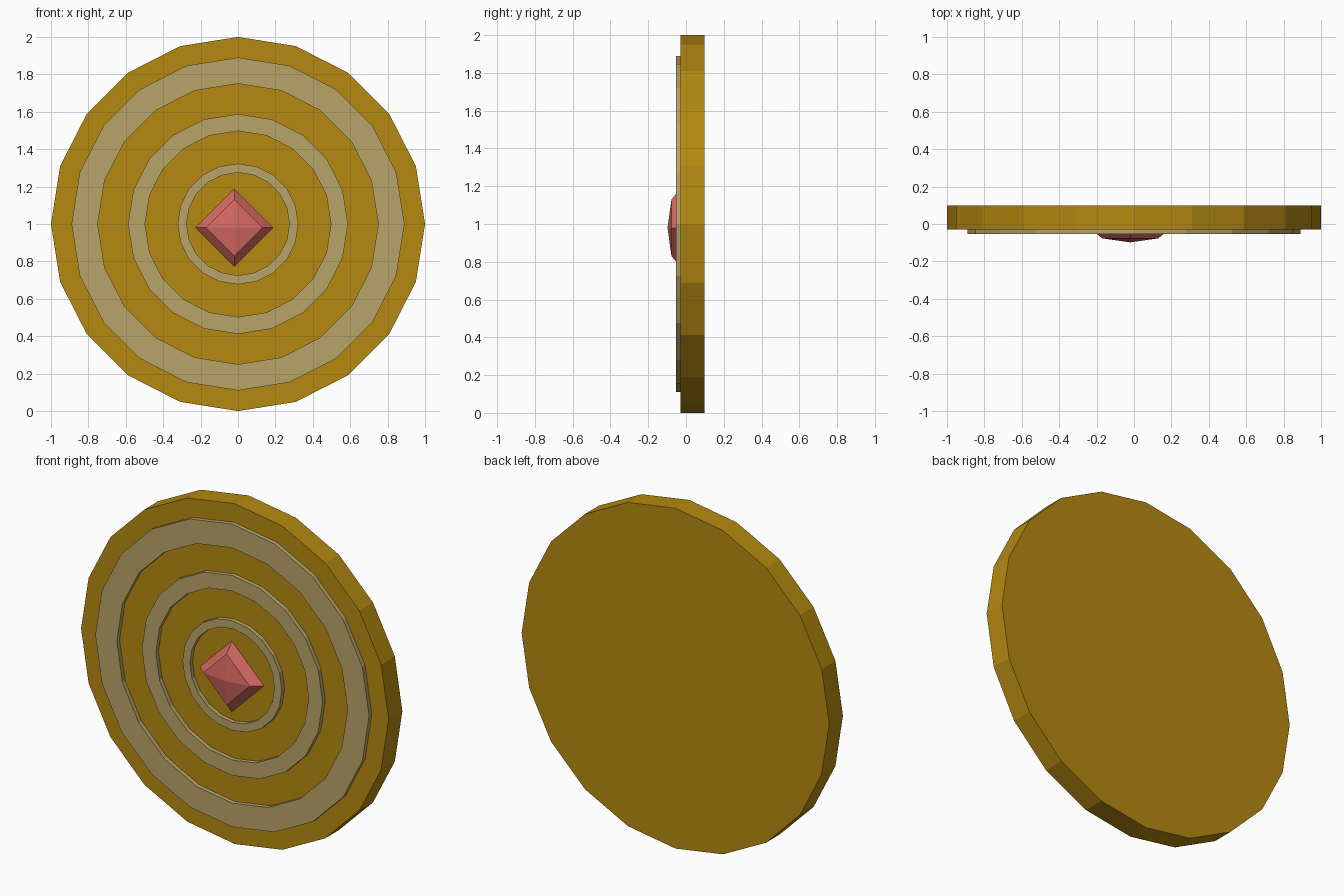
import bpy, bmesh
from math import sin, cos, pi
from mathutils import Matrix

if "Cube" in bpy.data.objects:
    bpy.data.objects.remove(bpy.data.objects["Cube"])

SIDES = 20
CENTRE_Z = 1.0


def material(name, rgb):
    m = bpy.data.materials.new(name)
    m.diffuse_color = (*rgb, 1)
    m.use_nodes = True
    m.node_tree.nodes["Principled BSDF"].inputs["Base Color"].default_value = m.diffuse_color
    return m


gold = material("gold", (0.46, 0.25, 0.005))
pale = material("pale_gold", (0.48, 0.37, 0.14))
red = material("red_gem", (0.66, 0.14, 0.12))


def finish(name, bm, mat):
    bmesh.ops.recalc_face_normals(bm, faces=bm.faces)
    me = bpy.data.meshes.new(name)
    bm.to_mesh(me)
    bm.free()
    me.materials.append(mat)
    ob = bpy.data.objects.new(name, me)
    bpy.context.collection.objects.link(ob)
    return ob


def circle(bm, r, y):
    return [bm.verts.new((r * sin(2 * pi * i / SIDES), y,
                          CENTRE_Z + r * cos(2 * pi * i / SIDES)))
            for i in range(SIDES)]


def bridge(bm, a, b):
    for i in range(SIDES):
        j = (i + 1) % SIDES
        bm.faces.new((a[i], a[j], b[j], b[i]))


def disc(name, r, front, back, mat):
    bm = bmesh.new()
    a, b = circle(bm, r, front), circle(bm, r, back)
    bridge(bm, a, b)
    bm.faces.new(a)
    bm.faces.new(b)
    return finish(name, bm, mat)


def ring(name, outer, inner, front, back, mat):
    bm = bmesh.new()
    loops = [circle(bm, r, y) for r, y in
             ((outer, front), (outer, back), (inner, back), (inner, front))]
    for k in range(4):
        bridge(bm, loops[k], loops[(k + 1) % 4])
    return finish(name, bm, mat)


# Shield body
disc("shield_disc", 1.0, -0.029, 0.098, gold)

# Raised concentric bands, sunk slightly into the face
for name, outer, inner in (("outer_band", 0.89, 0.75),
                           ("middle_band", 0.588, 0.497),
                           ("inner_band", 0.323, 0.275)):
    ring(name, outer, inner, -0.054, -0.02, pale)

# Central gem: four-sided flattened sphere with its pole facing front
bm = bmesh.new()
bmesh.ops.create_uvsphere(bm, u_segments=4, v_segments=4, radius=1)
bm.transform(Matrix.Translation((-0.02, -0.026, 0.98))
             @ Matrix.Diagonal((0.212, 0.072, 0.212, 1))
             @ Matrix.Rotation(pi / 2, 4, 'X'))
finish("centre_gem", bm, red)
